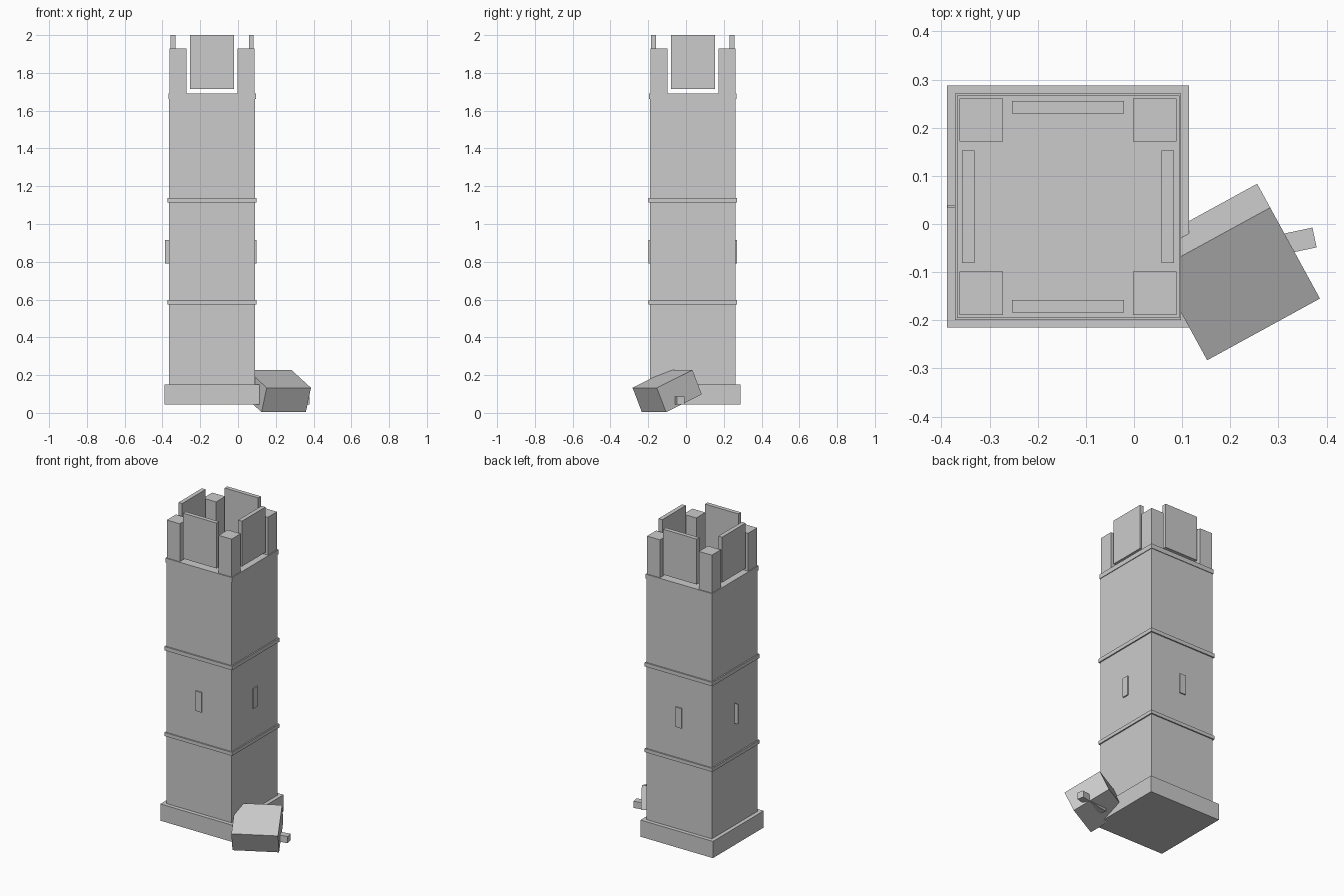
import bpy
import math
from mathutils import Matrix, Vector

if "Cube" in bpy.data.objects:
    bpy.data.objects.remove(bpy.data.objects["Cube"])

stone = bpy.data.materials.new("stone_grey")
stone.diffuse_color = (0.6, 0.6, 0.6, 1)
stone.use_nodes = True
stone.node_tree.nodes["Principled BSDF"].inputs["Base Color"].default_value = stone.diffuse_color

CX, CY = -0.137, 0.036  # tower axis


def box(name, size, matrix):
    """Box of a given size, placed by a matrix."""
    bpy.ops.mesh.primitive_cube_add(size=1)
    ob = bpy.context.object
    ob.name = name
    ob.data.transform(matrix @ Matrix.Diagonal((*size, 1)))
    ob.data.materials.append(stone)
    return ob


def slab(name, half, z0, z1):
    """Square tower layer between two heights."""
    return box(name, (2 * half, 2 * half, z1 - z0),
               Matrix.Translation((CX, CY, (z0 + z1) / 2)))


# Tower body, plinth and string courses
slab("plinth", 0.2515, 0.045, 0.15)
slab("shaft", 0.227, 0.15, 1.692)
slab("lower_band", 0.235, 0.575, 0.597)
slab("middle_band", 0.235, 1.113, 1.137)
slab("top_band", 0.231, 1.663, 1.692)

# Battlements and window slits, one set per side
axis = Matrix.Translation((CX, CY, 0))
for i, side in enumerate(("front", "right", "back", "left")):
    turn = axis @ Matrix.Rotation(i * math.pi / 2, 4, "Z")
    box(f"corner_merlon_{side}", (0.09, 0.09, 0.24),
        turn @ Matrix.Translation((-0.18, -0.18, 1.81)))
    box(f"parapet_panel_{side}", (0.233, 0.026, 0.285),
        turn @ Matrix.Translation((0, -0.207, 1.8575)))
    # The left slit stands edge-on as a thin fin
    size = (0.004, 0.04, 0.125) if side == "left" else (0.042, 0.008, 0.125)
    box(f"slit_{side}", size, turn @ Matrix.Translation((0, -0.2305, 0.8525)))

# Tilted block leaning against the plinth
yaw, tilt = math.atan2(0.128, 0.234), math.radians(23.6)
lean = (Matrix.Translation((0.152, -0.283, 0.133)) @ Matrix.Rotation(yaw, 4, "Z")
        @ Matrix.Rotation(tilt, 4, "X"))
box("fallen_block", (0.267, 0.235, 0.141),
    lean @ Matrix.Translation((0.1335, 0.1175, -0.0705)))

# Bar running through the block
end = Vector((0.375, -0.028, 0.066))
bar = Matrix.Translation(end) @ Matrix.Rotation(math.radians(12), 4, "Z")
box("bar", (0.21, 0.042, 0.042), bar @ Matrix.Translation((-0.105, 0, 0)))
